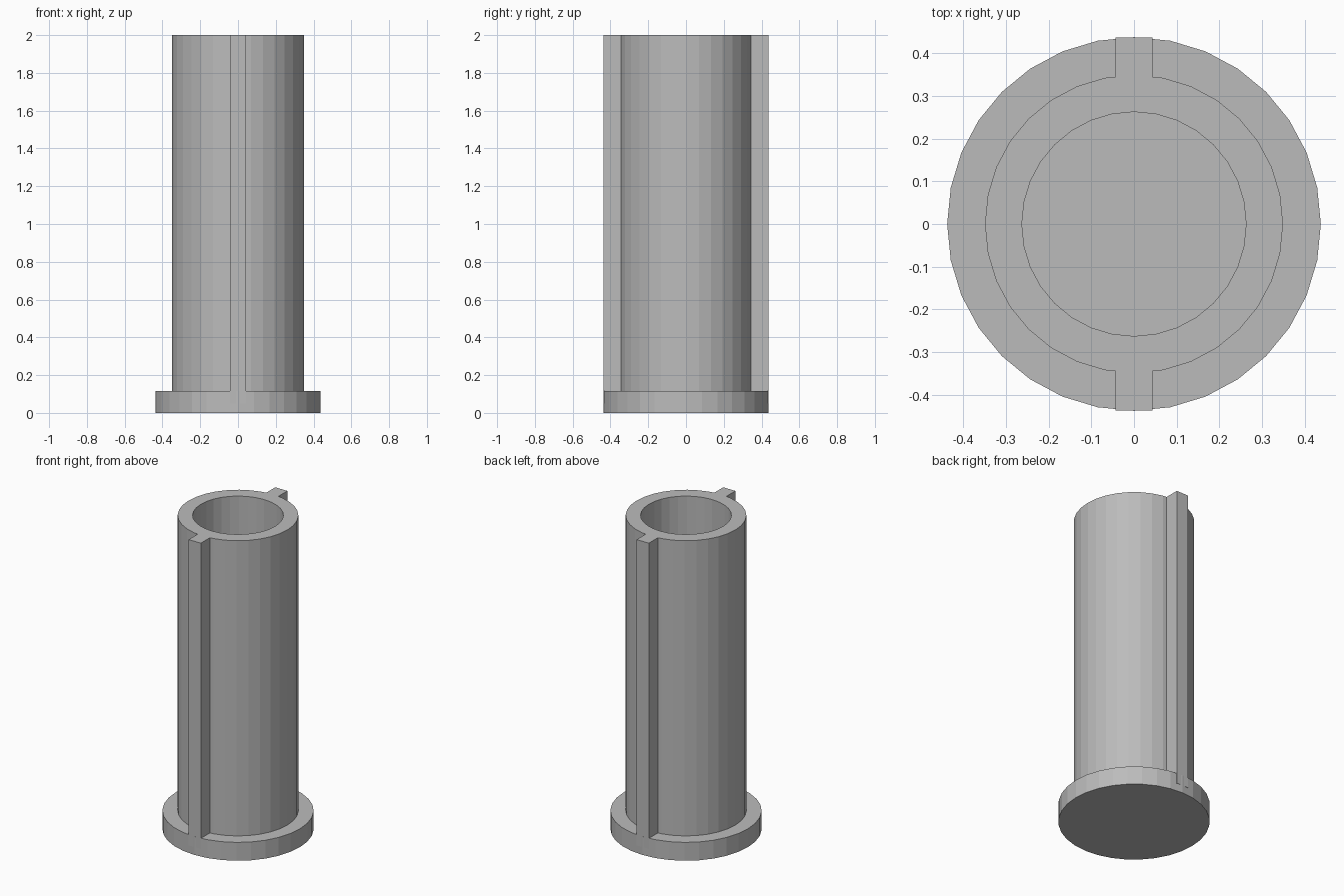
import bpy, bmesh, math
from mathutils import Matrix, Vector

cube = bpy.data.objects.get("Cube")
if cube:
    bpy.data.objects.remove(cube, do_unlink=True)

SIDES = 32
FLANGE_R, TUBE_R, BORE_R = 0.4375, 0.349, 0.2625
FLANGE_H, HEIGHT = 0.117, 2.0
RIB_W, RIB_OUT, RIB_BOTTOM = 0.086, 0.4365, 0.05

grey = bpy.data.materials.new("plain grey")
grey.use_nodes = True
colour = (0.5, 0.5, 0.5, 1)
grey.diffuse_color = colour
grey.node_tree.nodes["Principled BSDF"].inputs["Base Color"].default_value = colour


def add_object(name, bm):
    bmesh.ops.recalc_face_normals(bm, faces=bm.faces)
    mesh = bpy.data.meshes.new(name)
    bm.to_mesh(mesh)
    bm.free()
    mesh.materials.append(grey)
    obj = bpy.data.objects.new(name, mesh)
    bpy.context.collection.objects.link(obj)
    return obj


# Flanged tube with a closed bottom, turned from one profile
profile = [(0, 0), (FLANGE_R, 0), (FLANGE_R, FLANGE_H), (TUBE_R, FLANGE_H),
           (TUBE_R, HEIGHT), (BORE_R, HEIGHT), (BORE_R, FLANGE_H), (0, FLANGE_H)]
bm = bmesh.new()
points = [bm.verts.new((r, 0, z)) for r, z in profile]
edges = [bm.edges.new(pair) for pair in zip(points, points[1:])]
bmesh.ops.spin(bm, geom=points + edges, cent=(0, 0, 0), axis=(0, 0, 1),
               angle=math.tau, steps=SIDES, use_merge=True)
bmesh.ops.remove_doubles(bm, verts=bm.verts, dist=0.0001)
add_object("flanged_tube", bm)

# Long guide ribs on the front and back, rooted inside the tube wall
rib_in = (TUBE_R + BORE_R) / 2
size = Vector((RIB_W, RIB_OUT - rib_in, HEIGHT - RIB_BOTTOM))
for name, side in (("front_rib", -1), ("back_rib", 1)):
    centre = Vector((0, side * (RIB_OUT + rib_in) / 2, (HEIGHT + RIB_BOTTOM) / 2))
    bm = bmesh.new()
    bmesh.ops.create_cube(bm, size=1, matrix=Matrix.Translation(centre) @ Matrix.Diagonal(size.to_4d()))
    add_object(name, bm)
